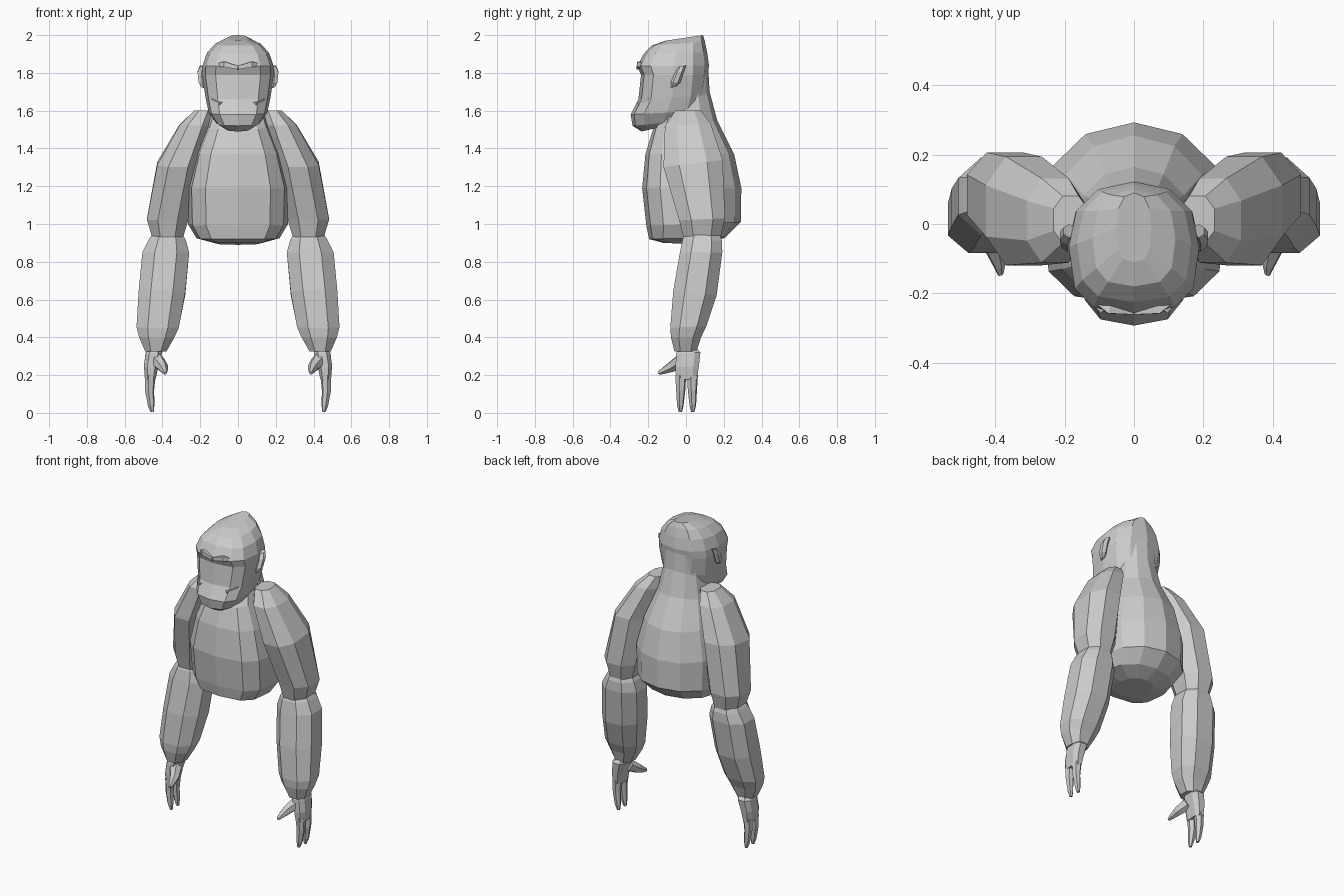
import bpy, bmesh
from math import sin, cos, pi
from mathutils import Vector


def spow(v, e):
    return (1 if v >= 0 else -1) * abs(v) ** e if abs(v) > 1e-6 else 0.0


def skin(name, rings, mirror=False):
    """Bridge equal-length rings of points into a closed, flat-shaded solid."""
    bm = bmesh.new()
    vs = [[bm.verts.new(p) for p in r] for r in rings]
    n = len(vs[0])
    for a, b in zip(vs, vs[1:]):
        for i in range(n):
            j = (i + 1) % n
            bm.faces.new((a[i], a[j], b[j], b[i]))
    bm.faces.new(vs[0])
    bm.faces.new(vs[-1])
    bmesh.ops.recalc_face_normals(bm, faces=bm.faces)
    me = bpy.data.meshes.new(name)
    bm.to_mesh(me)
    bm.free()
    ob = bpy.data.objects.new(name, me)
    bpy.context.collection.objects.link(ob)
    if mirror:
        ob.modifiers.new("mirror", 'MIRROR')
    return ob


def loft(name, rows, n=8, ef=1.0, eb=1.0, turn=0.0, mirror=False):
    """rows: (z_front, z_back, x0, x1, y_front, y_back); ef/eb square off front and back."""
    rings = []
    for zf, zb, x0, x1, yf, yb in rows:
        ring = []
        for k in range(n):
            a = 2 * pi * k / n + turn
            e = eb if cos(a) >= -1e-6 else ef
            u, v = spow(sin(a), e), spow(cos(a), e)
            t = (v + 1) / 2
            ring.append(((x0 + x1) / 2 + u * (x1 - x0) / 2,
                         yf + t * (yb - yf), zf + t * (zb - zf)))
        rings.append(ring)
    return skin(name, rings, mirror)


def tube(name, path, n=6):
    """path: (x, y, z, radius) along a mirrored digit or ridge."""
    pts = [Vector(p[:3]) for p in path]
    d = (pts[-1] - pts[0]).normalized()
    s = d.orthogonal().normalized()
    t = d.cross(s)
    skin(name, [[c + p[3] * (s * cos(2 * pi * k / n) + t * sin(2 * pi * k / n))
                 for k in range(n)] for c, p in zip(pts, path)], True)


def sym(zf, zb, hw, yf, yb):
    return (zf, zb, -hw, hw, yf, yb)


# torso and neck
loft("torso", [
    sym(0.90, 0.89, 0.11, -0.12, 0.12),
    sym(0.92, 0.93, 0.22, -0.195, 0.21),
    sym(0.99, 1.01, 0.265, -0.21, 0.29),
    sym(1.19, 1.19, 0.27, -0.232, 0.293),
    sym(1.37, 1.37, 0.225, -0.215, 0.255),
    sym(1.50, 1.55, 0.165, -0.175, 0.165),
    sym(1.58, 1.70, 0.135, -0.12, 0.125),
    sym(1.70, 1.82, 0.13, -0.10, 0.118)], 12, 0.65, 0.95)

# head with jaw, brow overhang and rear crest
loft("head", [
    sym(1.49, 1.53, 0.065, -0.235, -0.06),
    sym(1.52, 1.55, 0.115, -0.283, 0.05),
    sym(1.58, 1.60, 0.155, -0.293, 0.09),
    sym(1.66, 1.68, 0.172, -0.252, 0.105),
    sym(1.79, 1.79, 0.19, -0.238, 0.115),
    sym(1.835, 1.84, 0.188, -0.258, 0.122),
    sym(1.90, 1.91, 0.165, -0.225, 0.112),
    sym(1.945, 1.965, 0.12, -0.18, 0.10),
    sym(1.97, 2.00, 0.05, -0.11, 0.09)], 12, 0.68, 0.85)

# brow ridges and mouth corners
tube("brow_ridge", [(0.0, -0.252, 1.828, 0.014), (0.07, -0.245, 1.845, 0.02),
                    (0.135, -0.20, 1.835, 0.012)], 4)
tube("mouth_corner", [(0.09, -0.25, 1.635, 0.012), (0.135, -0.19, 1.655, 0.018)], 4)

# ears
loft("ear", [
    (1.72, 1.73, 0.17, 0.195, -0.08, -0.05),
    (1.75, 1.75, 0.17, 0.212, -0.08, -0.03),
    (1.80, 1.81, 0.17, 0.217, -0.06, -0.01),
    (1.83, 1.84, 0.17, 0.205, -0.04, 0.0)], 6, mirror=True)

# upper arms
loft("upper_arm", [
    (1.60, 1.60, 0.13, 0.235, -0.06, 0.085),
    (1.52, 1.53, 0.14, 0.315, -0.12, 0.14),
    (1.30, 1.34, 0.20, 0.435, -0.13, 0.205),
    (1.02, 1.03, 0.255, 0.49, -0.045, 0.215),
    (0.93, 0.93, 0.285, 0.46, -0.02, 0.19)], 8, 0.85, 0.85, pi / 8, True)

# forearms
loft("forearm", [
    (0.96, 0.96, 0.30, 0.45, 0.00, 0.18),
    (0.92, 0.91, 0.27, 0.48, -0.025, 0.198),
    (0.85, 0.85, 0.25, 0.515, -0.04, 0.20),
    (0.65, 0.62, 0.27, 0.535, -0.075, 0.17),
    (0.45, 0.46, 0.305, 0.545, -0.09, 0.115),
    (0.40, 0.40, 0.33, 0.53, -0.085, 0.085),
    (0.325, 0.325, 0.375, 0.495, -0.065, 0.06)], 8, 0.85, 0.85, pi / 8, True)

# palms
loft("palm", [
    (0.34, 0.34, 0.405, 0.475, -0.045, 0.06),
    (0.315, 0.32, 0.40, 0.492, -0.055, 0.08),
    (0.24, 0.25, 0.42, 0.50, -0.06, 0.072),
    (0.175, 0.18, 0.435, 0.493, -0.055, 0.062)], 8, 0.7, 0.7, pi / 8, True)

# two fingers and a thumb on each hand
for i, (ya, yb) in enumerate(((-0.028, -0.03), (0.034, 0.036))):
    tube("finger_%d" % (i + 1), [(0.465, ya, 0.20, 0.03), (0.468, ya, 0.12, 0.025),
                                 (0.46, yb, 0.04, 0.018), (0.455, yb, 0.005, 0.009)])
tube("thumb", [(0.43, -0.02, 0.28, 0.04), (0.40, -0.075, 0.245, 0.03),
               (0.388, -0.12, 0.222, 0.018), (0.385, -0.145, 0.21, 0.009)])
